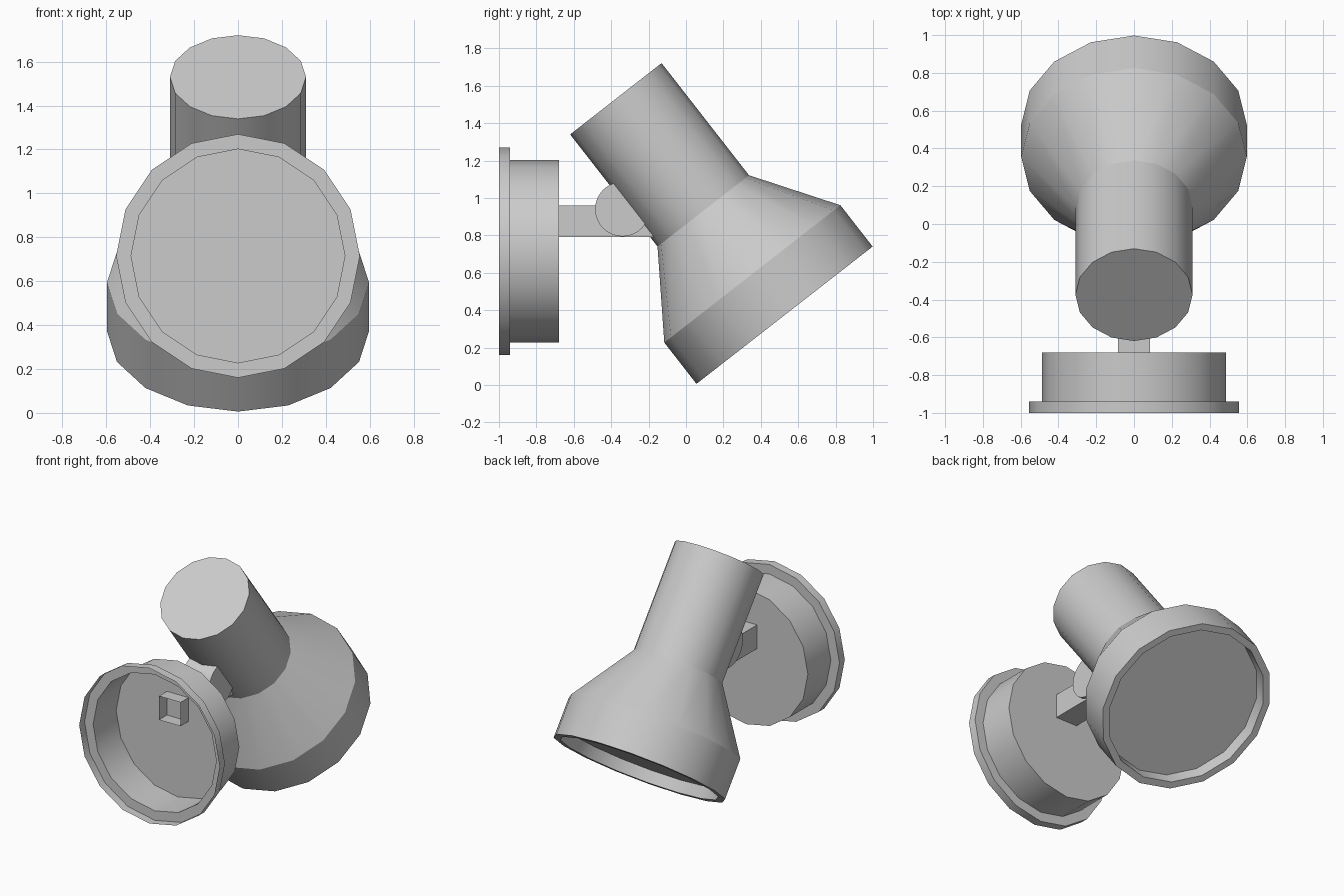
import bpy, bmesh, math
from mathutils import Matrix, Vector

if "Cube" in bpy.data.objects:
    bpy.data.objects.remove(bpy.data.objects["Cube"])

SIDES = 16


def finish(name, bm, matrix, angle=30):
    bmesh.ops.remove_doubles(bm, verts=bm.verts, dist=1e-5)
    bmesh.ops.recalc_face_normals(bm, faces=bm.faces)
    mesh = bpy.data.meshes.new(name)
    bm.to_mesh(mesh)
    bm.free()
    mesh.transform(matrix)
    obj = bpy.data.objects.new(name, mesh)
    bpy.context.collection.objects.link(obj)
    bpy.ops.object.select_all(action='DESELECT')
    obj.select_set(True)
    bpy.context.view_layer.objects.active = obj
    bpy.ops.object.shade_smooth_by_angle(angle=math.radians(angle))
    return obj


def lathe(name, profile, matrix, cap_start=False, cap_end=False, sides=SIDES):
    """Revolve (radius, height) points around local z."""
    bm = bmesh.new()
    rings = [[bm.verts.new((r * math.cos(math.tau * i / sides),
                            r * math.sin(math.tau * i / sides), h))
              for i in range(sides)] for r, h in profile]
    for a, b in zip(rings, rings[1:]):
        for i in range(sides):
            j = (i + 1) % sides
            bm.faces.new((a[i], a[j], b[j], b[i]))
    if cap_start:
        bm.faces.new(rings[0][::-1])
    if cap_end:
        bm.faces.new(rings[-1])
    return finish(name, bm, matrix)


# Lamp head: closed tube, flaring cone, rim and recessed lens
tilt = math.atan2(-0.615, -0.789)
head = Matrix.Translation((0, -0.375, 1.53)) @ Matrix.Rotation(tilt, 4, 'X')
lathe("lamp_head",
      [(0.31, 0), (0.31, 0.76), (0.597, 1.187), (0.597, 1.467),
       (0.55, 1.467), (0.54, 1.385)],
      head, cap_start=True, cap_end=True)

# Wall mount: stepped shell, open at the back
mount = Matrix.Translation((0, -1, 0.715)) @ Matrix.Rotation(-math.pi / 2, 4, 'X')
lathe("wall_mount", [(0.555, 0), (0.555, 0.06), (0.487, 0.06), (0.487, 0.32)],
      mount, cap_end=True)

# Square arm, open where it pokes through the mount
y0, y1 = -0.77, -0.17
bm = bmesh.new()
bmesh.ops.create_cube(bm, size=1)
back = [f for f in bm.faces if f.calc_center_median().y < -0.4]
bmesh.ops.delete(bm, geom=back, context='FACES_ONLY')
finish("arm", bm, Matrix.Translation((0, (y0 + y1) / 2, 0.875))
       @ Matrix.Diagonal((0.17, y1 - y0, 0.17, 1)))

# Pivot drum across the arm
pivot = Matrix.Translation((0, -0.34, 0.94)) @ Matrix.Rotation(math.pi / 2, 4, 'Y')
lathe("pivot", [(0.146, -0.11), (0.146, 0.11)], pivot,
      cap_start=True, cap_end=True, sides=32)
